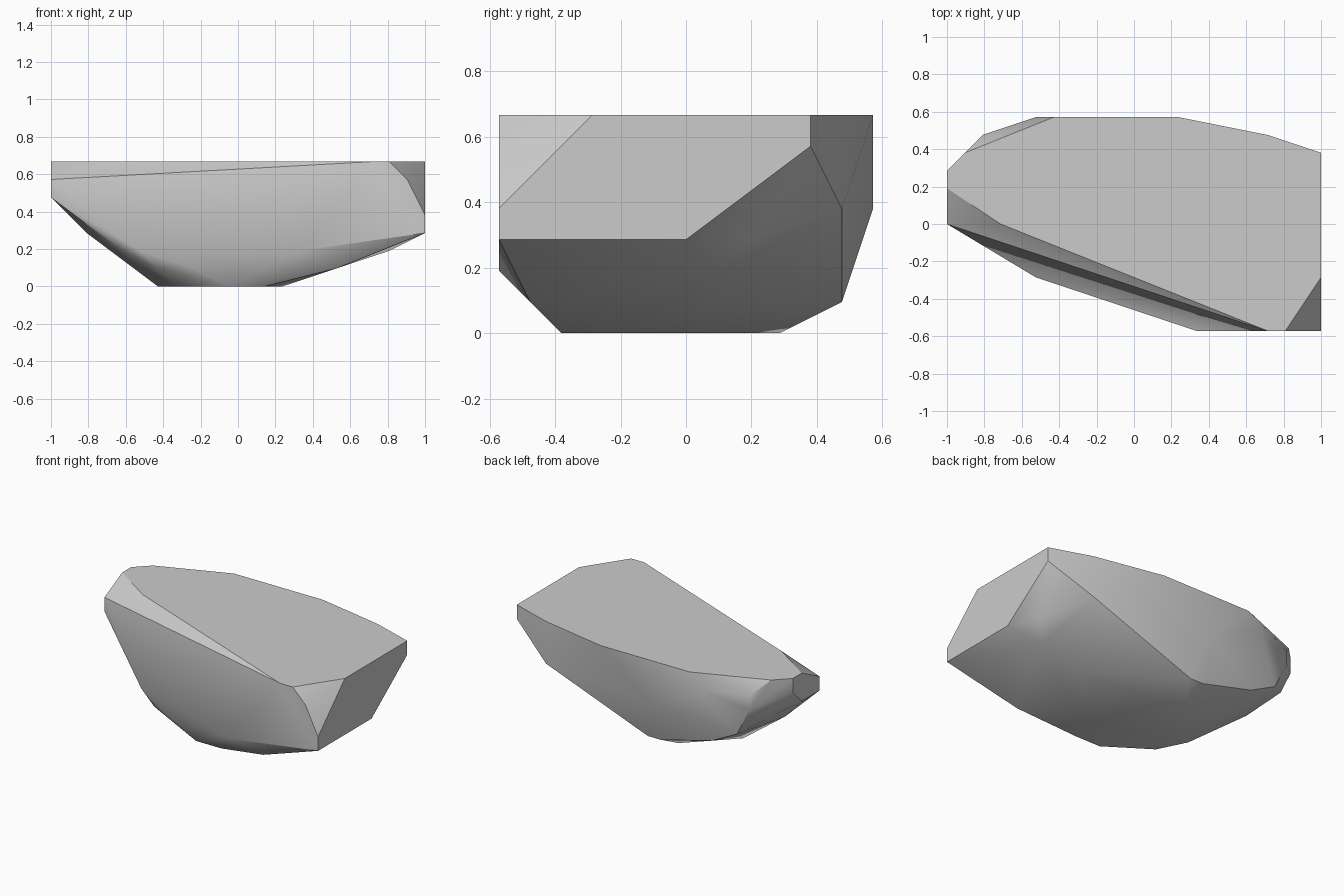
import bpy
import bmesh
import math

default_cube = bpy.data.objects.get("Cube")
if default_cube:
    bpy.data.objects.remove(default_cube, do_unlink=True)

# The rock is 21 grid steps long, and its corners sit on that grid
STEP = 2 / 21

# Corners of the rock at each grid level, from the ground to the flat top
levels = [
    [(10, -4), (12, -4), (13, -2), (9, 3), (6, 0), (7, -2)],
    [(16, -5), (16, 1), (10, 5), (9, 5), (6, -3), (8, -4)],
    [(14, -6), (19, 1), (5, 5), (4, -2), (5, -3)],
    [(21, -6), (21, 0), (20, 2), (15, 5), (3, 5), (2, 1)],
    [(21, -6), (18, 5), (9, 6)],
    [(0, 0), (0, 2), (2, 5)],
    [(20, -6), (21, 4), (5, 6), (2, 5), (0, 3), (0, 0)],
    [(18, -6), (19, -6), (21, -3), (21, 4), (18, 5), (13, 6),
     (6, 6), (1, 4), (0, 3), (0, 2), (3, 0)],
]


def make_material(name, colour):
    material = bpy.data.materials.new(name)
    material.use_nodes = True
    material.diffuse_color = colour
    material.node_tree.nodes["Principled BSDF"].inputs["Base Color"].default_value = colour
    return material


def make_rock(name, material):
    bm = bmesh.new()
    for level, corners in enumerate(levels):
        for column, row in corners:
            bm.verts.new(((column - 10.5) * STEP, row * STEP, level * STEP))

    # Wrap the corners in a faceted skin and merge the flat facets
    hull = bmesh.ops.convex_hull(bm, input=bm.verts[:], use_existing_faces=False)
    spare = [v for v in bm.verts if not v.link_faces]
    bmesh.ops.delete(bm, geom=spare, context="VERTS")
    bmesh.ops.dissolve_limit(bm, angle_limit=math.radians(1),
                             verts=bm.verts[:], edges=bm.edges[:])
    bmesh.ops.recalc_face_normals(bm, faces=bm.faces[:])

    mesh = bpy.data.meshes.new(name)
    bm.to_mesh(mesh)
    bm.free()
    mesh.materials.append(material)
    rock = bpy.data.objects.new(name, mesh)
    bpy.context.collection.objects.link(rock)
    return rock


# Grey boulder with a flat top, soft sides and crisp chipped corners
rock = make_rock("rock", make_material("stone_grey", (0.6, 0.6, 0.6, 1)))
bpy.ops.object.select_all(action="DESELECT")
rock.select_set(True)
bpy.context.view_layer.objects.active = rock
bpy.ops.object.shade_smooth_by_angle(angle=math.radians(30))
